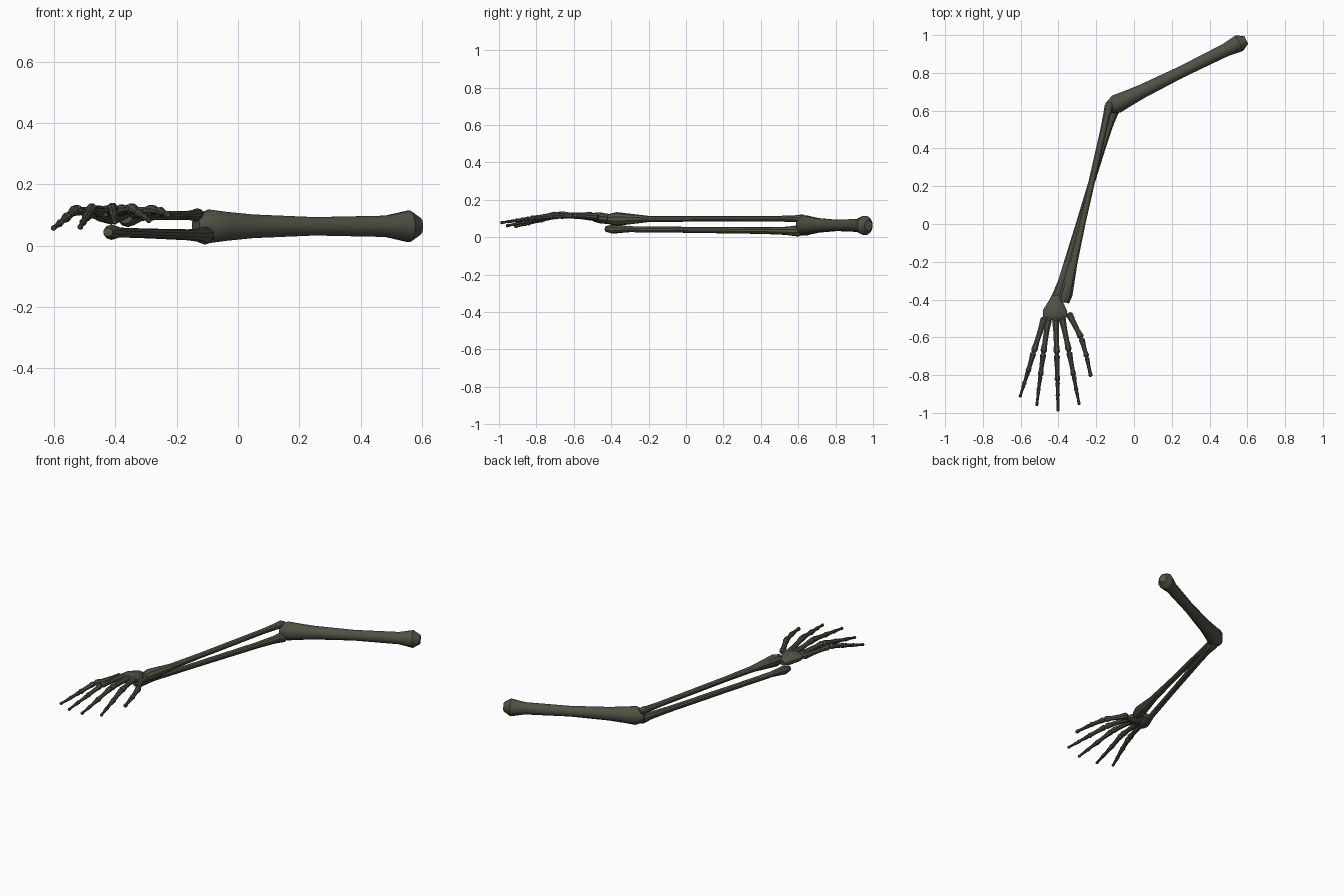
import bpy, bmesh, math
from mathutils import Vector

if "Cube" in bpy.data.objects:
    bpy.data.objects.remove(bpy.data.objects["Cube"])

mat = bpy.data.materials.new("dark olive bone")
mat.diffuse_color = (0.078, 0.083, 0.056, 1)
mat.use_nodes = True
mat.node_tree.nodes["Principled BSDF"].inputs["Base Color"].default_value = mat.diffuse_color


def add_bone(bm, start, end, profile, sides):
    """Lofted bone: profile rows are (fraction along, half width, half height)."""
    a, b = Vector(start), Vector(end)
    axis = (b - a).normalized()
    side = axis.cross(Vector((0, 0, 1))).normalized()
    up = side.cross(axis)
    rings = []
    for t, w, h in profile:
        c = a.lerp(b, t)
        ring = []
        for i in range(sides):
            ang = 2 * math.pi * (i + 0.5) / sides
            ring.append(bm.verts.new(c + side * w * math.cos(ang) + up * h * math.sin(ang)))
        rings.append(ring)
    for r0, r1 in zip(rings, rings[1:]):
        for i in range(sides):
            j = (i + 1) % sides
            bm.faces.new((r0[i], r0[j], r1[j], r1[i]))
    bm.faces.new(rings[0][::-1])
    bm.faces.new(rings[-1])


def finish(name, bm):
    bmesh.ops.recalc_face_normals(bm, faces=bm.faces[:])
    me = bpy.data.meshes.new(name)
    bm.to_mesh(me)
    bm.free()
    me.materials.append(mat)
    ob = bpy.data.objects.new(name, me)
    bpy.context.collection.objects.link(ob)
    bpy.ops.object.select_all(action='DESELECT')
    ob.select_set(True)
    bpy.context.view_layer.objects.active = ob
    bpy.ops.object.shade_smooth_by_angle(angle=math.radians(32))
    return ob


def single(name, start, end, profile, sides=10):
    bm = bmesh.new()
    add_bone(bm, start, end, profile, sides)
    return finish(name, bm)


# Upper arm
single("upper_arm_bone", (-0.138, 0.613, 0.063), (0.594, 0.975, 0.063), [
    (0, .030, .035), (.06, .052, .056), (.13, .046, .049), (.25, .038, .040),
    (.53, .032, .031), (.85, .036, .036), (.95, .047, .053), (1, .024, .028)], 12)

# Forearm: upper bone crosses over the lower one
single("forearm_upper_bone", (-0.128, 0.645, 0.099), (-0.369, -0.415, 0.097), [
    (0, .014, .014), (.02, .024, .023), (.06, .021, .018), (.15, .018, .015),
    (.6, .018, .015), (.8, .023, .017), (.96, .036, .037), (1, .027, .026)])
single("forearm_lower_bone", (-0.098, 0.632, 0.033), (-0.424, -0.430, 0.044), [
    (0, .020, .018), (.03, .031, .030), (.09, .023, .022), (.2, .019, .018),
    (.6, .017, .016), (.88, .018, .016), (.965, .028, .025), (1, .016, .014)])

# Wrist block
single("wrist", (-0.412, -0.378, 0.092), (-0.420, -0.508, 0.110), [
    (0, .025, .016), (.2, .036, .027), (.62, .067, .029), (.85, .066, .025), (1, .048, .014)])

# Hand: each finger is a chain of flared bones (x, y, z joints)
fingers = {
    "little_finger": [(-.472, -.490, .107), (-.532, -.680, .116), (-.562, -.785, .090),
                      (-.583, -.850, .072), (-.604, -.917, .056)],
    "ring_finger": [(-.452, -.495, .112), (-.480, -.685, .120), (-.496, -.805, .092),
                    (-.506, -.885, .076), (-.515, -.962, .060)],
    "middle_finger": [(-.415, -.495, .115), (-.409, -.690, .122), (-.405, -.835, .100),
                      (-.403, -.915, .088), (-.402, -.993, .077)],
    "index_finger": [(-.383, -.490, .114), (-.344, -.675, .121), (-.319, -.805, .103),
                     (-.304, -.885, .092), (-.290, -.957, .082)],
    "thumb": [(-.347, -.470, .108), (-.278, -.605, .116), (-.250, -.705, .110),
              (-.228, -.808, .100)],
}
for name, joints in fingers.items():
    bm = bmesh.new()
    for k, (p, q) in enumerate(zip(joints, joints[1:])):
        r = (.0205, .0175, .0135, .0105)[k]
        e = r * .92
        add_bone(bm, p, q, [(0, r * .5, r * .5), (.08, r, r), (.35, r * .78, r * .75),
                            (.72, r * .70, r * .68), (.92, e, e), (1, e * .55, e * .55)], 8)
    finish(name, bm)
